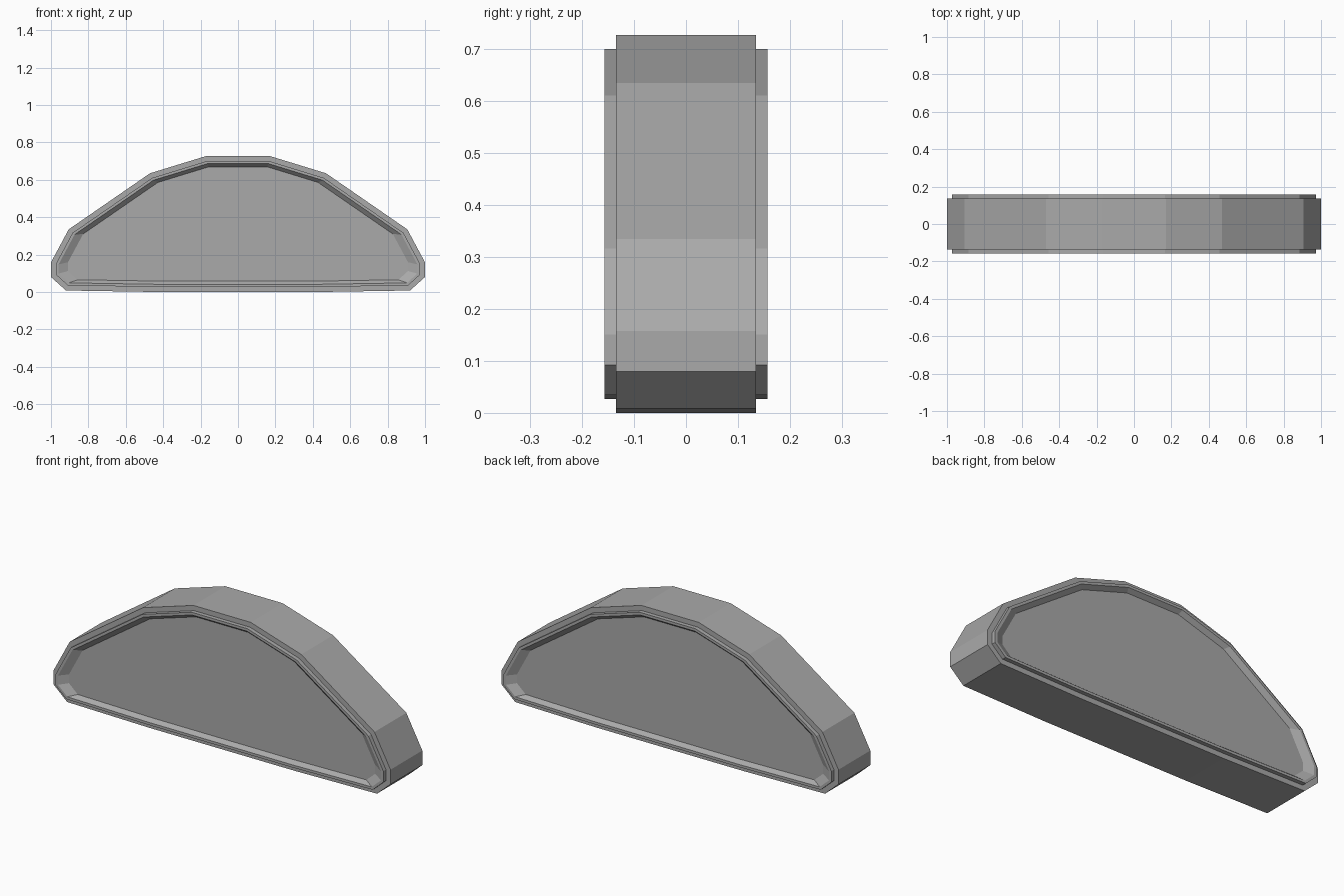
import bpy, bmesh
from mathutils import Vector

cube = bpy.data.objects.get("Cube")
if cube:
    bpy.data.objects.remove(cube)

grey = bpy.data.materials.new("mid grey")
grey.use_nodes = True
grey.diffuse_color = (0.4, 0.4, 0.4, 1)
grey.node_tree.nodes["Principled BSDF"].inputs["Base Color"].default_value = (0.4, 0.4, 0.4, 1)

# right half of the domed outline, bottom to top
HALF = [(0.43, 0.0), (0.92, 0.008), (1.0, 0.08), (1.0, 0.158),
        (0.905, 0.335), (0.47, 0.635), (0.17, 0.727)]
FACE_Y, RIM_Y = 0.135, 0.157


def mirrored(half):
    return [Vector(p) for p in half] + [Vector((-x, z)) for x, z in reversed(half)]


def inset(points, d):
    """Move every edge of a counter-clockwise outline inward by d."""
    result = []
    for i, p in enumerate(points):
        a = (p - points[i - 1]).normalized()
        b = (points[(i + 1) % len(points)] - p).normalized()
        na, nb = Vector((-a.y, a.x)), Vector((-b.y, b.x))
        result.append(p + (na + nb) * d / (1 + na.dot(nb)))
    return result


def scaled(points, k):
    mid = Vector((0, 0.367))
    return [mid + (p - mid) * k for p in points]


def loft(name, loops, cap):
    """Skin matching outlines given as (points, y)."""
    bm = bmesh.new()
    rings = [[bm.verts.new((p.x, y, p.y)) for p in pts] for pts, y in loops]
    n = len(rings[0])
    for r, s in zip(rings, rings[1:]):
        for i in range(n):
            j = (i + 1) % n
            bm.faces.new((r[i], r[j], s[j], s[i]))
    if cap:
        bm.faces.new(rings[0])
        bm.faces.new(reversed(rings[-1]))
    bmesh.ops.recalc_face_normals(bm, faces=bm.faces)
    mesh = bpy.data.meshes.new(name)
    bm.to_mesh(mesh)
    bm.free()
    mesh.materials.append(grey)
    obj = bpy.data.objects.new(name, mesh)
    bpy.context.collection.objects.link(obj)


outer = mirrored(HALF)
rim_outer = inset(outer, 0.027)
rim_inner = inset(outer, 0.041)
panel = scaled(rim_inner, 0.948)

# one closed shell: panel, sloped lip, raised rim, step, broad outer wall
front = [(panel, FACE_Y), (rim_inner, RIM_Y), (rim_outer, RIM_Y), (outer, FACE_Y)]
# the step between rim and wall is a flat ledge
front.insert(3, (rim_outer, FACE_Y))
loops = [(p, -y) for p, y in front] + list(reversed(front))
loft("domed_body", loops, True)
